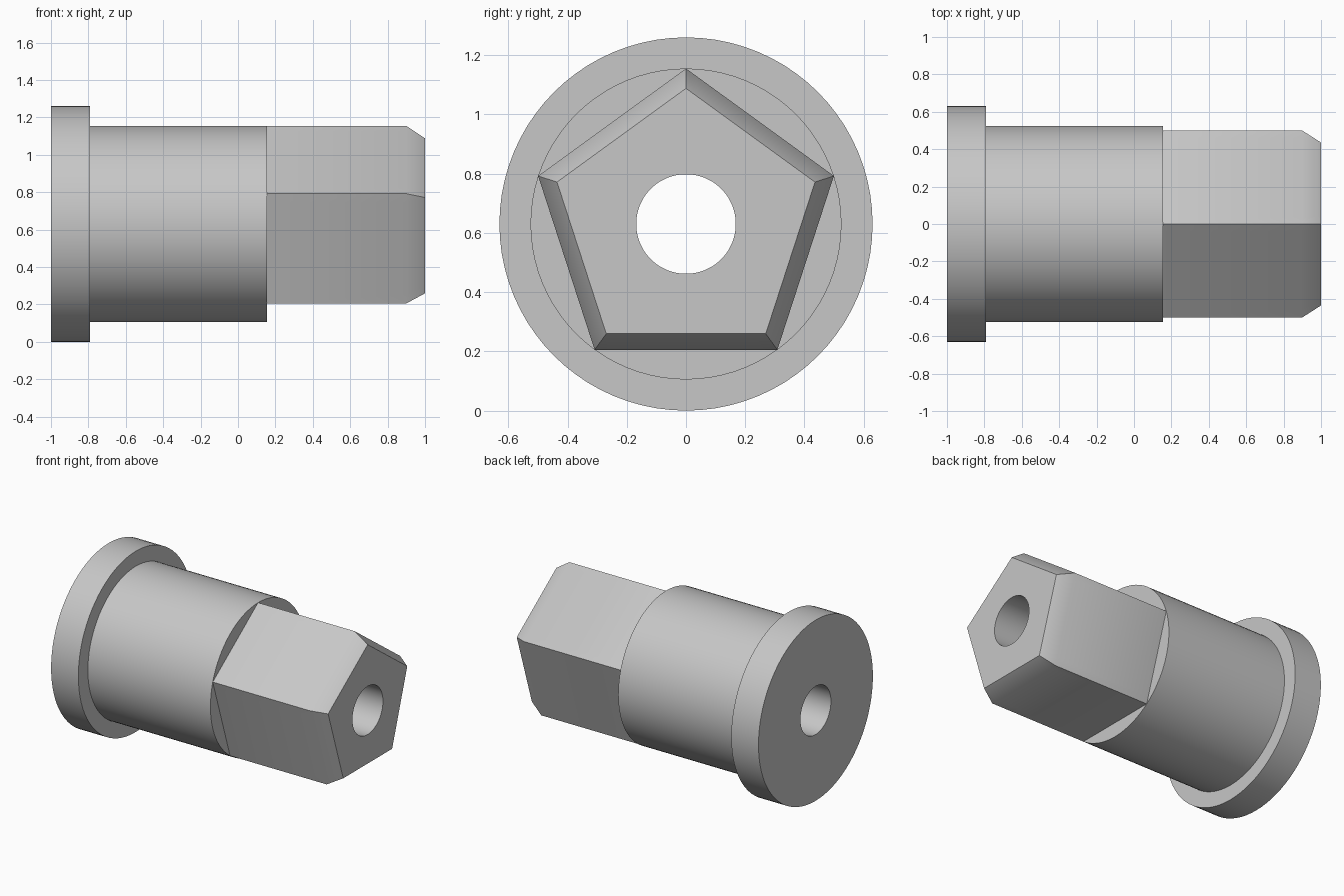
import bpy, bmesh, math

if "Cube" in bpy.data.objects:
    bpy.data.objects.remove(bpy.data.objects["Cube"], do_unlink=True)

SIDES = 80          # divisible by five, so pentagon corners fall on ring points
AXIS_Z = 0.63
BORE, FLANGE, BARREL, TIP = 0.168, 0.63, 0.525, 0.458

grey = bpy.data.materials.new("light grey metal")
grey.use_nodes = True
colour = (0.57, 0.57, 0.57, 1)
grey.diffuse_color = colour
grey.node_tree.nodes["Principled BSDF"].inputs["Base Color"].default_value = colour


def round_radius(angle, radius):
    return radius


def pentagon_radius(angle, radius):
    half = math.pi / 5
    return radius * math.cos(half) / math.cos(angle % (2 * half) - half)


def ring(bm, x, radius, shape=round_radius):
    verts = []
    for i in range(SIDES):
        a = 2 * math.pi * i / SIDES
        r = shape(a, radius)
        verts.append(bm.verts.new((x, r * math.sin(a), AXIS_Z + r * math.cos(a))))
    return verts


bm = bmesh.new()
# Flange, barrel, pentagonal drive with tapered tip, then back through the bore
rings = [
    ring(bm, -1, BORE),
    ring(bm, -1, FLANGE),
    ring(bm, -0.79, FLANGE),
    ring(bm, -0.79, BARREL),
    ring(bm, 0.155, BARREL),
    ring(bm, 0.155, BARREL, pentagon_radius),
    ring(bm, 0.9, BARREL, pentagon_radius),
    ring(bm, 1, TIP, pentagon_radius),
    ring(bm, 1, BORE),
]
for a, b in zip(rings, rings[1:] + rings[:1]):
    for i in range(SIDES):
        j = (i + 1) % SIDES
        bm.faces.new((a[i], a[j], b[j], b[i]))

# Weld the corners where the pentagon meets the barrel rim
bmesh.ops.remove_doubles(bm, verts=bm.verts[:], dist=0.0001)
bmesh.ops.recalc_face_normals(bm, faces=bm.faces[:])

mesh = bpy.data.meshes.new("flanged_pentagon_bushing")
bm.to_mesh(mesh)
bm.free()
mesh.materials.append(grey)
bushing = bpy.data.objects.new("flanged_pentagon_bushing", mesh)
bpy.context.collection.objects.link(bushing)

bpy.ops.object.select_all(action="DESELECT")
bushing.select_set(True)
bpy.context.view_layer.objects.active = bushing
bpy.ops.object.shade_smooth_by_angle(angle=math.radians(30))
